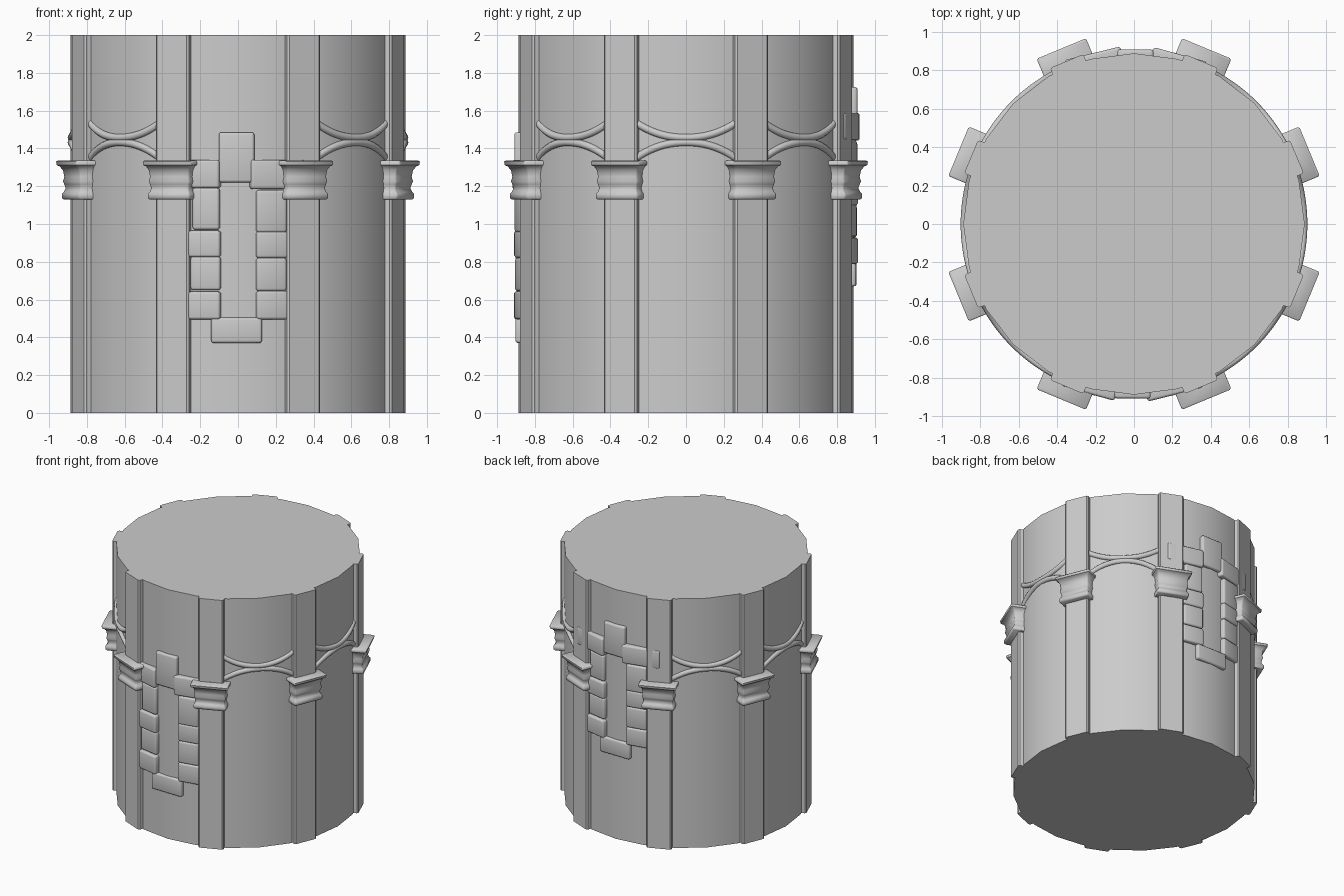
import bpy, bmesh, math
from mathutils import Matrix, Vector

cube = bpy.data.objects.get("Cube")
if cube:
    bpy.data.objects.remove(cube, do_unlink=True)

stone = bpy.data.materials.new("grey_stone")
stone.use_nodes = True
GREY = (0.6, 0.6, 0.6, 1)
stone.diffuse_color = GREY
stone.node_tree.nodes["Principled BSDF"].inputs["Base Color"].default_value = GREY


def add_object(name, bm, angle=0.0, smooth=40):
    """Turn a bmesh into an object, spun about the tower axis."""
    bmesh.ops.recalc_face_normals(bm, faces=bm.faces)
    mesh = bpy.data.meshes.new(name)
    bm.to_mesh(mesh)
    bm.free()
    mesh.materials.append(stone)
    obj = bpy.data.objects.new(name, mesh)
    obj.rotation_euler.z = angle
    bpy.context.collection.objects.link(obj)
    bpy.ops.object.select_all(action='DESELECT')
    obj.select_set(True)
    bpy.context.view_layer.objects.active = obj
    bpy.ops.object.shade_smooth_by_angle(angle=math.radians(smooth))
    return obj


def loft(rings):
    """Skin closed rings of points and cap both ends."""
    bm = bmesh.new()
    loops = [[bm.verts.new(p) for p in ring] for ring in rings]
    n = len(loops[0])
    for a, b in zip(loops, loops[1:]):
        for i in range(n):
            j = (i + 1) % n
            bm.faces.new((a[i], a[j], b[j], b[i]))
    bm.faces.new(loops[0][::-1])
    bm.faces.new(loops[-1])
    return bm


# Tower drum
bm = bmesh.new()
bmesh.ops.create_cone(bm, cap_ends=True, segments=24, radius1=0.888, radius2=0.888,
                      depth=2, matrix=Matrix.Translation((0, 0, 1)))
add_object("tower_drum", bm)


# Pilasters and their capitals, modelled at the front (-y) and spun into place
def pilaster(angle):
    w, out, c = 0.094, 0.917, 0.01
    section = [(-w, 0.85), (-w, out - c), (-w + c, out), (w - c, out), (w, out - c), (w, 0.85)]
    rings = [[(x, -r, z) for x, r in section] for z in (0, 2)]
    add_object("pilaster", loft(rings), angle, 25)


# Height, half width, outer radius
CAPITAL = [(1.13, .115, .955), (1.137, .12, .962), (1.16, .12, .963), (1.172, .113, .953),
           (1.19, .108, .946), (1.21, .113, .952), (1.225, .118, .957), (1.25, .113, .952),
           (1.285, .117, .958), (1.305, .127, .973), (1.312, .138, .985),
           (1.33, .139, .988), (1.335, .134, .983)]


def capital(angle):
    c = 0.008
    rings = []
    for z, w, out in CAPITAL:
        section = [(-w, 0.87), (-w, out - c), (-w + c, out), (w - c, out), (w, out - c), (w, 0.87)]
        rings.append([(x, -r, z) for x, r in section])
    add_object("capital", loft(rings), angle, 50)


for k in range(8):
    spin = math.radians(22.5 + 45 * k)
    pilaster(spin)
    capital(spin)


# Crossing arch mouldings: an upright and an inverted rib following the drum
def rib(name, angle, z_mid, rise):
    steps, sides, tube, span = 20, 10, 0.02, math.radians(17.5)
    path = []
    for i in range(steps + 1):
        t = 2 * i / steps - 1
        a = t * span
        path.append(Vector((0.882 * math.sin(a), -0.882 * math.cos(a),
                            z_mid + rise * abs(t) ** 2.2)))
    rings = []
    for i, p in enumerate(path):
        tangent = (path[min(i + 1, steps)] - path[max(i - 1, 0)]).normalized()
        outward = Vector((p.x, p.y, 0)).normalized()
        side = tangent.cross(outward).normalized()
        turns = [2 * math.pi * s / sides for s in range(sides)]
        rings.append([p + tube * (math.cos(u) * outward + math.sin(u) * side) for u in turns])
    add_object(name, loft(rings), angle, 50)


for k in (1, 2, 3, 5, 6, 7):
    bay = math.radians(45 * k)
    rib("arch_rib", bay, 1.432, -0.085)
    rib("inverted_arch_rib", bay, 1.457, 0.08)

# Window surround blocks: left edge, right edge, bottom, top, outer radius
BLOCKS = [(-.10, .085, 1.22, 1.485, .908), (-.14, .125, .37, .505, .902),
          (-.37, -.10, 1.19, 1.34, .914), (.07, .35, 1.185, 1.34, .914),
          (-.24, -.10, .97, 1.19, .908), (.10, .255, .955, 1.18, .912),
          (-.26, -.095, .825, .965, .915), (.10, .26, .82, .96, .912),
          (-.25, -.095, .65, .828, .908), (.10, .255, .645, .82, .91),
          (-.26, -.095, .495, .642, .915), (.10, .26, .495, .645, .912)]


def window_block(x0, x1, z0, z1, out, angle, scale, lift):
    a0, a1 = math.asin(x0 / 0.9), math.asin(x1 / 0.9)
    depth = 0.07
    width = 2 * out * math.tan((a1 - a0) / 2)
    bm = bmesh.new()
    bmesh.ops.create_cube(bm, size=1)
    bmesh.ops.scale(bm, vec=(width, depth, (z1 - z0) * scale), verts=bm.verts)
    bmesh.ops.bevel(bm, geom=bm.edges[:], offset=0.014, segments=3, profile=0.5, affect='EDGES')
    bmesh.ops.translate(bm, vec=(0, -out + depth / 2, (z0 + z1) / 2 * scale + lift), verts=bm.verts)
    add_object("window_block", bm, angle + (a0 + a1) / 2)


# Front window, and a slightly shorter one set higher at the back
for turn, scale, lift in ((0, 1, 0), (math.pi, 0.946, 0.32)):
    for block in BLOCKS:
        window_block(*block, turn, scale, lift)
